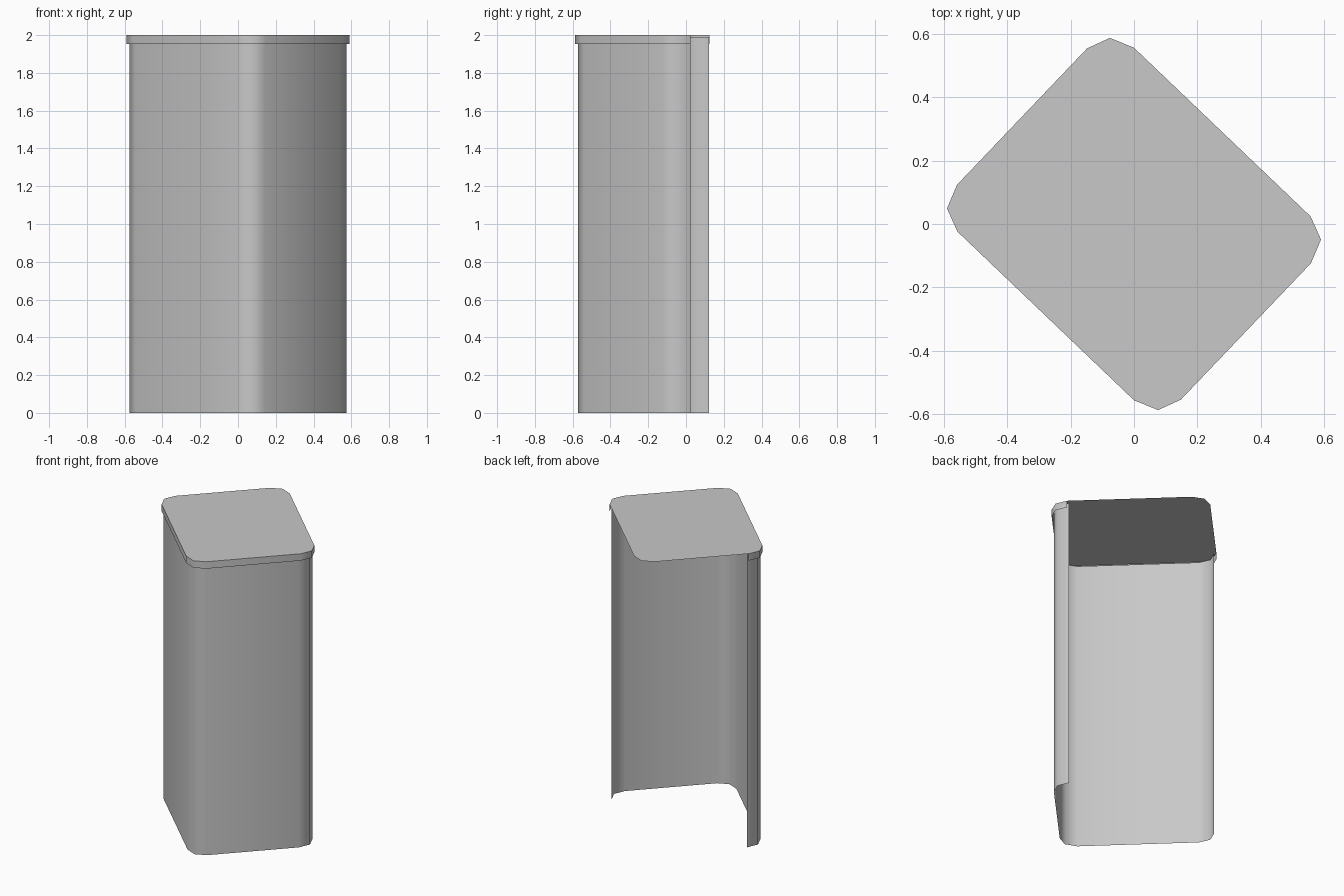
import bpy, bmesh

cube = bpy.data.objects.get("Cube")
if cube:
    bpy.data.objects.remove(cube, do_unlink=True)

grey = bpy.data.materials.new("plain_grey")
grey.use_nodes = True
colour = (0.58, 0.58, 0.58, 1)
grey.diffuse_color = colour
grey.node_tree.nodes["Principled BSDF"].inputs["Base Color"].default_value = colour

# Half of the rounded footprint, from the right end round to the front corner;
# the other half is the same turned by half a circle
half = [(-0.558, 0.124), (-0.59, 0.049), (-0.557, -0.024),
        (0.0, -0.556), (0.076, -0.587), (0.148, -0.554)]
outline = half + [(-x, -y) for x, y in half]
front_path = outline[:9]      # the two rear walls are open


def make_object(name, bm):
    mesh = bpy.data.meshes.new(name)
    bm.to_mesh(mesh)
    bm.free()
    mesh.materials.append(grey)
    obj = bpy.data.objects.new(name, mesh)
    bpy.context.collection.objects.link(obj)
    bpy.ops.object.select_all(action='DESELECT')
    obj.select_set(True)
    bpy.context.view_layer.objects.active = obj
    bpy.ops.object.shade_smooth_by_angle(angle=1.0)
    return obj


def add_wall(bm, scale, bottom, top):
    """Open sheet following the front half of the footprint."""
    low, high = ([bm.verts.new((x * scale, y * scale, z)) for x, y in front_path]
                 for z in (bottom, top))
    for i in range(len(low) - 1):
        bm.faces.new((low[i], low[i + 1], high[i + 1], high[i]))
    return high


# Tall body, slightly inside the lid
bm = bmesh.new()
add_wall(bm, 0.973, 0, 1.99)
make_object("body_wall", bm)

# Flat lid with a short skirt along the front
bm = bmesh.new()
rim = add_wall(bm, 1, 1.953, 2)
rear = [bm.verts.new((x, y, 2)) for x, y in outline[9:]]
bm.faces.new(rim + rear)
make_object("lid", bm)
